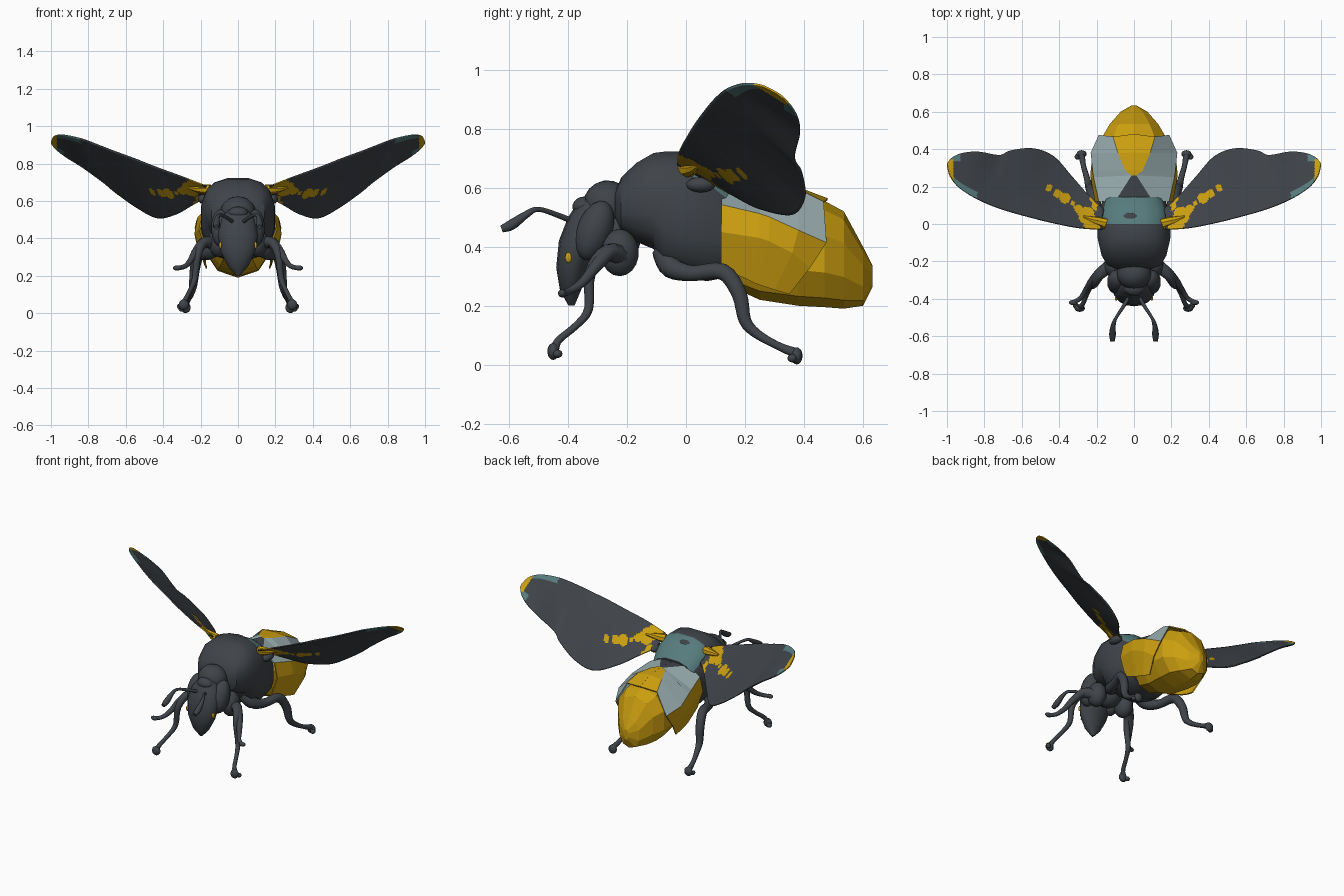
import bpy, bmesh, math
from mathutils import Vector

if "Cube" in bpy.data.objects:
    bpy.data.objects.remove(bpy.data.objects["Cube"])

def material(name, rgb):
    m = bpy.data.materials.new(name)
    m.diffuse_color = (*rgb, 1)
    m.use_nodes = True
    m.node_tree.nodes["Principled BSDF"].inputs["Base Color"].default_value = m.diffuse_color
    return m

DARK = material("charcoal", (0.050, 0.057, 0.066))
YELLOW = material("golden yellow", (0.60, 0.345, 0.005))
TEAL = material("teal", (0.095, 0.20, 0.205))
PALE = material("pale blue grey", (0.32, 0.42, 0.43))

def finish(name, bm, mats, mirror=False, smooth=None, thick=0):
    bmesh.ops.recalc_face_normals(bm, faces=bm.faces)
    me = bpy.data.meshes.new(name)
    bm.to_mesh(me)
    bm.free()
    for m in mats:
        me.materials.append(m)
    ob = bpy.data.objects.new(name, me)
    bpy.context.collection.objects.link(ob)
    if thick:
        s = ob.modifiers.new("thickness", 'SOLIDIFY')
        s.thickness, s.offset = thick, 0
    if mirror:
        ob.modifiers.new("mirror", 'MIRROR').use_mirror_merge = False
    if smooth:
        bpy.ops.object.select_all(action='DESELECT')
        ob.select_set(True)
        bpy.context.view_layer.objects.active = ob
        bpy.ops.object.shade_smooth_by_angle(angle=math.radians(smooth))
    return ob

def loft(bm, rings, closed=True, caps=True, rule=None):
    """Bridge point rings; rule(ring, column, centre) gives the material index."""
    vs = [[bm.verts.new(p) for p in r] for r in rings]
    n = len(vs[0])
    for i in range(len(vs) - 1):
        for j in range(n if closed else n - 1):
            k = (j + 1) % n
            f = bm.faces.new((vs[i][j], vs[i][k], vs[i + 1][k], vs[i + 1][j]))
            if rule:
                f.material_index = rule(i, j, f.calc_center_median())
    if caps:
        bm.faces.new(vs[0])
        bm.faces.new(vs[-1])

def oval(sides, a, b, power=1.0):
    """Flattened ellipse points."""
    pts = []
    for i in range(sides):
        t = 2 * math.pi * (i + 0.5) / sides
        c, s = math.cos(t), math.sin(t)
        pts.append((a * math.copysign(abs(c) ** power, c),
                    b * math.copysign(abs(s) ** power, s)))
    return pts

def spline(pts, steps):
    """Catmull-Rom smoothing of equal-length tuples."""
    out = []
    for i in range(len(pts) - 1):
        a, b, c, d = (pts[max(i - 1, 0)], pts[i], pts[i + 1], pts[min(i + 2, len(pts) - 1)])
        for s in range(steps):
            t = s / steps
            out.append(tuple(0.5 * (2 * q + (r - p) * t + (2 * p - 5 * q + 4 * r - w) * t * t
                             + (3 * q - p - 3 * r + w) * t ** 3) for p, q, r, w in zip(a, b, c, d)))
    return out + [tuple(pts[-1])]

def tube(bm, pts, sides=10, steps=4):
    """Sweep through (x, y, z, radius) points."""
    path = spline(pts, steps)
    rings = []
    for i, p in enumerate(path):
        d = (Vector(path[min(i + 1, len(path) - 1)][:3]) - Vector(path[max(i - 1, 0)][:3])).normalized()
        u = d.cross(Vector((1, 0, 0.01))).normalized()
        v = d.cross(u)
        rings.append([Vector(p[:3]) + u * x + v * y for x, y in oval(sides, p[3], p[3])])
    loft(bm, rings)

def blob(bm, centre, radii, tilt=0):
    """Ellipsoid, tilted about x."""
    vs = bmesh.ops.create_uvsphere(bm, u_segments=14, v_segments=9, radius=1)["verts"]
    ct, st = math.cos(tilt), math.sin(tilt)
    for v in vs:
        x, y, z = (v.co[i] * radii[i] for i in range(3))
        v.co = Vector(centre) + Vector((x, y * ct - z * st, y * st + z * ct))

# Thorax: boxy loft along y, teal on the rear upper slope
bm = bmesh.new()
thorax = [(-.24, .54, .10, .05), (-.22, .54, .145, .095), (-.17, .55, .175, .135),
          (-.11, .555, .19, .165), (-.075, .52, .197, .205), (0, .51, .20, .215),
          (.07, .485, .19, .205), (.145, .455, .165, .16)]
loft(bm, [[(x, y, z + h) for x, h in oval(16, w, hh, .75)] for y, z, w, hh in thorax],
     rule=lambda i, j, c: 1 if c.y > 0 and c.z > .56 and abs(c.x) < .18 else 0)
finish("thorax", bm, [DARK, TEAL], smooth=30)

bm = bmesh.new()
blob(bm, (-.02, .025, .69), (.06, .035, .018))
finish("thorax_crest", bm, [DARK], smooth=40)

# Rear abdomen: faceted yellow body
bm = bmesh.new()
body = [(.14, .40, .12, .13), (.25, .39, .155, .17), (.38, .385, .176, .185),
        (.47, .375, .175, .180), (.535, .355, .135, .165), (.60, .30, .075, .10), (.633, .30, .015, .035)]
loft(bm, [[(x, y, z + h) for x, h in oval(10, w, hh, .9)] for y, z, w, hh in body])
finish("rear_abdomen", bm, [YELLOW])

# Front abdomen shell: column colours, dark triangle at the front
bm = bmesh.new()
shell = [[(0, .12, .60), (.10, .12, .59), (.185, .12, .54), (.205, .12, .45), (.165, .12, .33)],
         [(0, .26, .605), (.012, .26, .605), (.213, .25, .51), (.228, .25, .43), (.175, .22, .285)],
         [(0, .285, .605), (.045, .285, .604), (.218, .285, .498), (.228, .28, .42), (.176, .24, .275)],
         [(0, .38, .598), (.085, .38, .592), (.228, .38, .455), (.22, .36, .38), (.175, .30, .255)],
         [(0, .48, .56), (.11, .465, .55), (.185, .475, .413), (.193, .42, .33), (.168, .35, .24)]]
loft(bm, shell, closed=False, caps=False,
     rule=lambda i, j, c: (2 if i == 0 else 0) if j == 0 else (1 if j == 1 else 0))
finish("front_abdomen_shell", bm, [YELLOW, PALE, DARK], mirror=True, thick=.008)

# Head: tapering face, neck and lobed eyes
bm = bmesh.new()
face = [(.20, -.388, .008, .010), (.25, -.392, .055, .035), (.33, -.385, .095, .055),
        (.42, -.365, .11, .066), (.50, -.335, .095, .065), (.56, -.31, .05, .05)]
loft(bm, [[(x, y + d, z) for x, d in oval(14, w, dd)] for z, y, w, dd in face])
finish("face", bm, [DARK], smooth=40)

bm = bmesh.new()
blob(bm, (.094, -.398, .363), (.008, .012, .018))
finish("cheek_spots", bm, [YELLOW], mirror=True, smooth=60)

bm = bmesh.new()
blob(bm, (0, -.265, .54), (.095, .085, .085), .5)
blob(bm, (0, -.24, .44), (.09, .09, .1))
blob(bm, (0, -.345, .535), (.055, .04, .035))
finish("neck", bm, [DARK], smooth=40)

bm = bmesh.new()
blob(bm, (.09, -.31, .455), (.055, .06, .105), -.35)
finish("eyes", bm, [DARK], mirror=True, smooth=40)

# Antennae with clubbed tips
bm = bmesh.new()
tube(bm, [(.02, -.37, .48, .011), (.05, -.43, .505, .010), (.095, -.50, .527, .009),
          (.11, -.54, .51, .013), (.115, -.59, .475, .019), (.115, -.625, .46, .013)], 8)
finish("antennae", bm, [DARK], mirror=True, smooth=50)

# Legs: hip lobe, tapered limb and foot
legs = {
    "front_legs": [(.10, -.20, .35, .035), (.17, -.25, .385, .028), (.22, -.30, .34, .022),
                   (.255, -.35, .28, .016), (.285, -.395, .25, .013), (.325, -.42, .242, .012)],
    "middle_legs": [(.10, -.20, .36, .04), (.18, -.27, .38, .028), (.215, -.325, .31, .02),
                    (.23, -.33, .19, .016), (.25, -.37, .135, .013), (.275, -.43, .085, .013),
                    (.29, -.445, .055, .016)],
    "hind_legs": [(.09, -.07, .38, .045), (.14, -.05, .33, .038), (.18, .02, .31, .028),
                  (.21, .125, .315, .029), (.23, .18, .24, .027), (.24, .20, .15, .022),
                  (.25, .24, .105, .017), (.27, .31, .065, .014), (.28, .37, .04, .018)]}
for name, pts in legs.items():
    bm = bmesh.new()
    tube(bm, pts)
    x, y, z, r = pts[-1]
    if name == "front_legs":
        blob(bm, (x, y, z), (.024, .014, .014))
        blob(bm, (.105, -.225, .38), (.055, .065, .08))
    else:
        s = 1 if y > 0 else -1
        blob(bm, (x, y + s * .005, z - .01), (.028, .02, .029))
        blob(bm, (x + .022, y - s * .01, z - .018), (.016, .016, .014))
    finish(name, bm, [DARK], mirror=True, smooth=50)

# Wings: (leading edge, trailing edge) stations from root to tip
stations = [(.17, -.03, .68, .17, .08, .62), (.30, -.02, .73, .25, .16, .575),
            (.45, .01, .785, .33, .25, .53), (.55, .035, .825, .43, .36, .51),
            (.66, .065, .865, .54, .403, .565), (.75, .095, .90, .66, .392, .65),
            (.83, .13, .93, .72, .368, .70), (.90, .17, .947, .83, .385, .78),
            (.95, .21, .953, .91, .38, .83), (.985, .26, .945, .965, .36, .87),
            (.998, .31, .92, .997, .33, .905)]
CHORD = 40
SPOTS = [(.225, .0, .045), (.255, .045, .045), (.20, .10, .03), (.215, .14, .025), (.30, .08, .022),
         (.33, .11, .014), (.37, .135, .028), (.41, .16, .022), (.455, .19, .018)]

def wing_colour(i, j, c):
    v = (j + .5) / CHORD
    if c.x > .967:
        return 1 if c.y < .345 else 2
    if c.x > .93 and c.y > .335 or (.84 < c.x and v < .13):
        return 2
    return int(any(math.hypot(c.x - x, c.y - y) < r for x, y, r in SPOTS))

bm = bmesh.new()
grid = [[Vector(s[:3]).lerp(Vector(s[3:]), j / CHORD) for j in range(CHORD + 1)]
        for s in spline(stations, 12)]
loft(bm, grid, closed=False, caps=False, rule=wing_colour)
finish("wings", bm, [DARK, YELLOW, TEAL], mirror=True, smooth=40, thick=.007)

# Wing joints
bm = bmesh.new()
tube(bm, [(.15, .0, .66, .03), (.21, .02, .665, .022), (.27, .04, .675, .008)], 8)
finish("wing_joints", bm, [YELLOW], mirror=True, smooth=40)
bm = bmesh.new()
blob(bm, (.185, .05, .61), (.03, .05, .026))
finish("wing_sockets", bm, [DARK], mirror=True, smooth=40)
